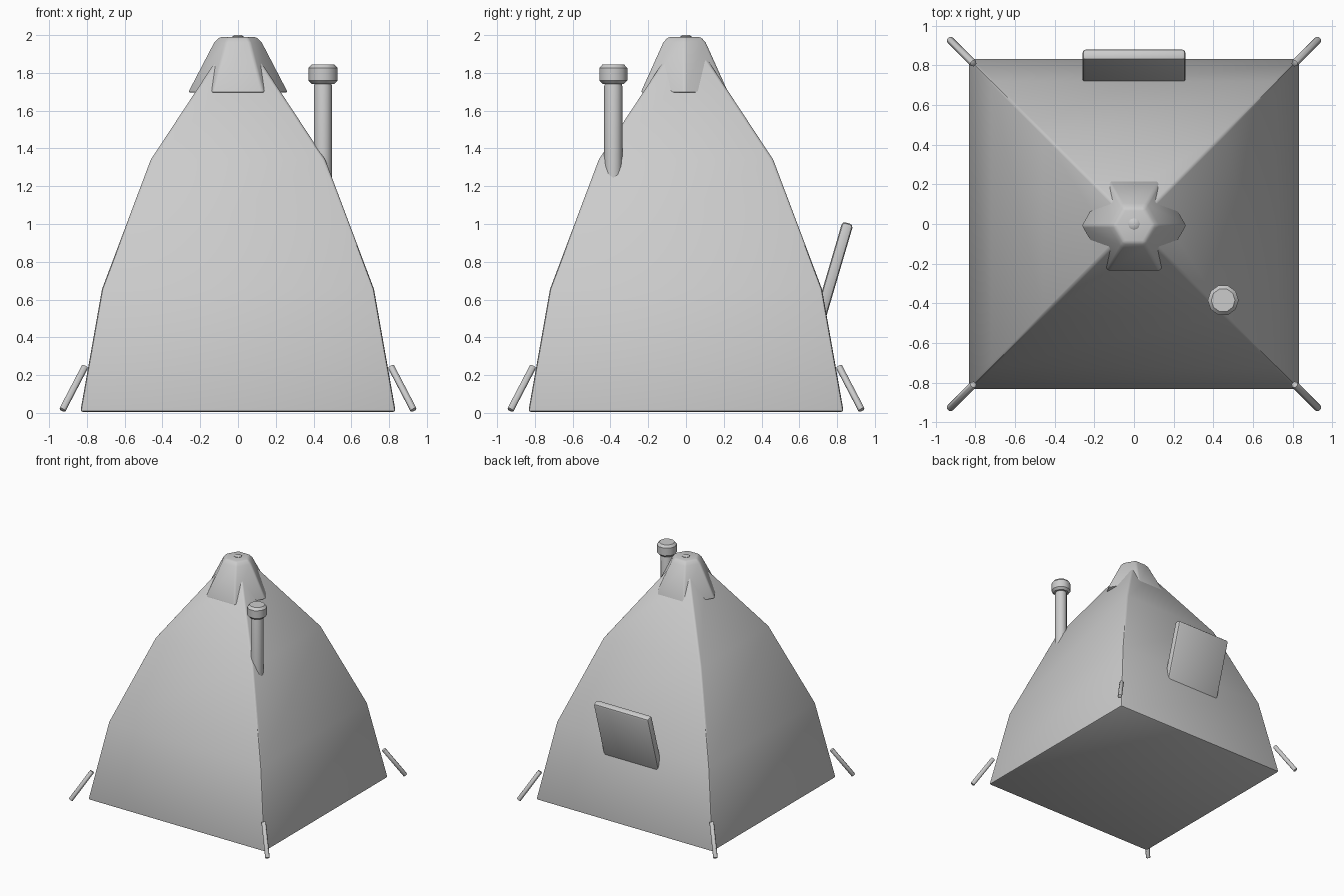
import bpy, bmesh
from math import cos, sin, pi, atan2
from mathutils import Vector

if "Cube" in bpy.data.objects:
    bpy.data.objects.remove(bpy.data.objects["Cube"])


def finish(obj, bevel=0.0, segments=2):
    """Soften the hard edges and shade smooth."""
    bpy.ops.object.select_all(action='DESELECT')
    obj.select_set(True)
    bpy.context.view_layer.objects.active = obj
    if bevel:
        mod = obj.modifiers.new("bevel", 'BEVEL')
        mod.width = bevel
        mod.segments = segments
        mod.limit_method = 'ANGLE'
        bpy.ops.object.modifier_apply(modifier=mod.name)
    bpy.ops.object.shade_smooth_by_angle(angle=0.7)
    return obj


def loft(name, profile, sides, turn=0.0, loc=(0, 0, 0), bevel=0.0):
    """Stack n-sided rings from (radius, z) pairs and cap both ends."""
    bm = bmesh.new()
    rings = [[bm.verts.new((r * cos(turn + 2 * pi * i / sides),
                            r * sin(turn + 2 * pi * i / sides), z))
              for i in range(sides)] for r, z in profile]
    for low, high in zip(rings, rings[1:]):
        for i in range(sides):
            j = (i + 1) % sides
            bm.faces.new((low[i], low[j], high[j], high[i]))
    bm.faces.new(rings[0][::-1])
    bm.faces.new(rings[-1])
    mesh = bpy.data.meshes.new(name)
    bm.to_mesh(mesh)
    bm.free()
    obj = bpy.data.objects.new(name, mesh)
    obj.location = loc
    bpy.context.collection.objects.link(obj)
    return finish(obj, bevel)


def rod(name, a, b, radius):
    """Six-sided rod between two points."""
    a, b = Vector(a), Vector(b)
    half = (b - a).length / 2
    obj = loft(name, [(radius, -half), (radius, half)], 6, bevel=0.004)
    obj.location = (a + b) / 2
    obj.rotation_mode = 'QUATERNION'
    obj.rotation_quaternion = (b - a).to_track_quat('Z', 'Y')
    return obj


# Tent body: square rings given as (half width, height)
body = [(0.835, 0.005), (0.72, 0.655), (0.462, 1.34), (0.10, 1.89)]
loft("tent_body", [(h * 2 ** 0.5, z) for h, z in body], 4, pi / 4, bevel=0.014)

# Six-sided peak cover, pierced by the tent corners
loft("peak_cover", [(0.268, 1.695), (0.13, 1.96), (0.10, 1.99)], 6,
     loc=(0, -0.008, 0), bevel=0.012)
loft("peak_knob", [(0.03, 1.96), (0.03, 1.993), (0.02, 2.0)], 8)

# Stove pipe and its cap
pipe = (0.45, -0.385, 0)
loft("stove_pipe", [(0.048, 1.15), (0.048, 1.73), (0.042, 1.75)], 12, loc=pipe)
loft("stove_pipe_cap", [(0.06, 1.742), (0.078, 1.76), (0.078, 1.825), (0.06, 1.845)],
     10, loc=pipe)

# Tilted window awning at the back
bpy.ops.mesh.primitive_cube_add(size=1, location=(0, 0.778, 0.736))
awning = bpy.context.object
awning.name = "window_awning"
awning.scale = (0.52, 0.06, 0.56)
bpy.ops.object.transform_apply(location=False, rotation=False, scale=True)
finish(awning, 0.018)
awning.rotation_euler.x = -atan2(0.144, 0.49)

# Pegs at the four corners
for side_x, x in (("left", -1), ("right", 1)):
    for side_y, y in (("front", -1), ("back", 1)):
        rod(f"peg_{side_y}_{side_x}", (0.81 * x, 0.81 * y, 0.245),
            (0.93 * x, 0.93 * y, 0.015), 0.019)
